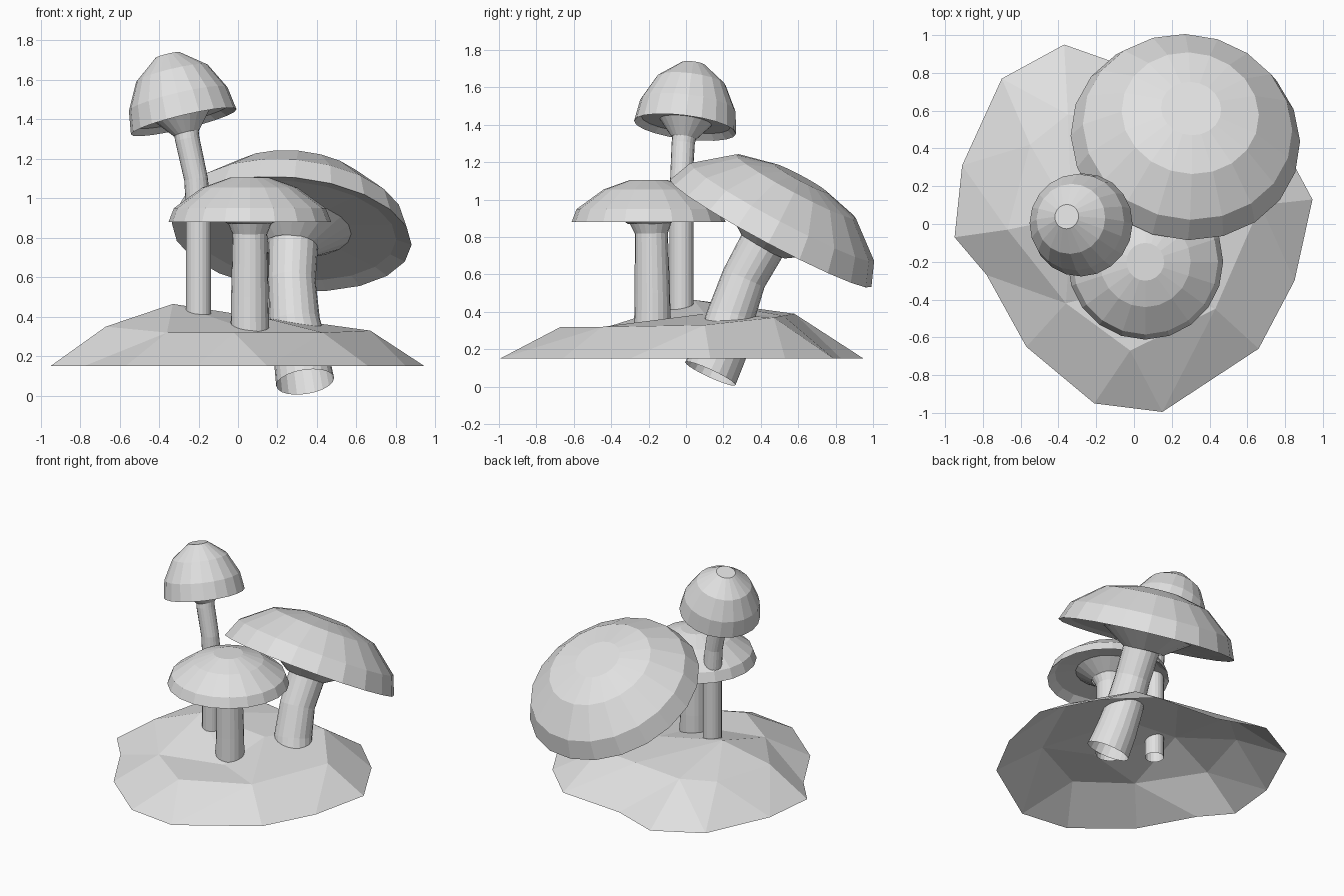
import bpy, bmesh
from math import cos, sin, tau
from mathutils import Vector, geometry

cube = bpy.data.objects.get("Cube")
if cube:
    bpy.data.objects.remove(cube, do_unlink=True)

# One plain colour for everything
grey = bpy.data.materials.new("plain_grey")
grey.use_nodes = True
GREY = (0.75, 0.75, 0.75, 1)
grey.diffuse_color = GREY
grey.node_tree.nodes["Principled BSDF"].inputs["Base Color"].default_value = GREY
SIDES = 20
UP = Vector((0, 0, 1))


def add_object(name, bm):
    mesh = bpy.data.meshes.new(name)
    bm.to_mesh(mesh)
    bm.free()
    mesh.materials.append(grey)
    obj = bpy.data.objects.new(name, mesh)
    bpy.context.scene.collection.objects.link(obj)


def loft(name, rings, closed_top):
    """Skin rings given as (centre, axis, radius); the lower end stays open."""
    bm = bmesh.new()
    loops = []
    for centre, axis, radius in rings:
        turn = UP.rotation_difference(axis)
        angles = [tau * i / SIDES for i in range(SIDES)]
        loops.append([bm.verts.new(centre + turn @ Vector((radius * cos(a), radius * sin(a), 0)))
                      for a in angles])
    for low, high in zip(loops, loops[1:]):
        for i in range(SIDES):
            j = (i + 1) % SIDES
            bm.faces.new((low[i], low[j], high[j], high[i]))
    if closed_top:
        bm.faces.new(loops[-1])
    add_object(name, bm)


def stem(name, path, radii):
    points = [Vector(p) for p in path]
    last = len(points) - 1
    rings = []
    for i, p in enumerate(points):
        tangent = points[min(i + 1, last)] - points[max(i - 1, 0)]
        rings.append((p, tangent.normalized(), radii[i]))
    loft(name, rings, False)


def cap(name, centre, axis, profile):
    """Profile runs from the stem collar, out to the rim, up to the crown."""
    axis = Vector(axis).normalized()
    loft(name, [(Vector(centre) + axis * h, axis, r) for r, h in profile], True)


# Front mushroom: short and level
stem("front_stem",
     [(0.06, -0.18, 0.29), (0.06, -0.18, 0.5), (0.06, -0.185, 0.82), (0.06, -0.19, 0.9)],
     [0.098, 0.095, 0.088, 0.122])
cap("front_cap", (0.06, -0.2, 0.88), (0, 0, 1),
    [(0.11, -0.01), (0.22, 0.06), (0.36, 0.04), (0.412, 0),
     (0.385, 0.07), (0.24, 0.175), (0.1, 0.225)])

# Tall mushroom: thin stem bending to its right
stem("tall_stem",
     [(-0.2, -0.025, 0.29), (-0.2, -0.025, 0.95), (-0.213, -0.025, 1.1),
      (-0.257, -0.015, 1.3), (-0.27, 0, 1.4)],
     [0.064, 0.064, 0.06, 0.062, 0.065])
cap("tall_cap", (-0.275, -0.005, 1.387), (-0.083, 0.045, 0.345),
    [(0.066, -0.06), (0.14, 0.03), (0.24, 0.03), (0.275, 0),
     (0.257, 0.12), (0.187, 0.255), (0.065, 0.35)])

# Large mushroom: thick stem leaning back, passing through the ground
stem("large_stem",
     [(0.34, 0.13, 0.07), (0.32, 0.19, 0.2), (0.287, 0.24, 0.38),
      (0.273, 0.31, 0.58), (0.28, 0.41, 0.76), (0.28, 0.46, 0.85)],
     [0.148, 0.14, 0.128, 0.12, 0.125, 0.15])
cap("large_cap", (0.272, 0.453, 0.82), (0.09, 0.47, 0.88),
    [(0.135, -0.08), (0.3, 0.03), (0.53, 0.02), (0.61, 0),
     (0.557, 0.13), (0.365, 0.285), (0.16, 0.337)])

# Ground: open faceted mound from a rim outline and a few raised points
RIM_HEIGHT = 0.15
rim = [(-0.37, 0.95), (-0.7, 0.77), (-0.91, 0.31), (-0.95, -0.07), (-0.78, -0.27),
       (-0.57, -0.65), (-0.21, -0.95), (0.15, -0.995), (0.66, -0.66), (0.85, -0.3),
       (0.945, 0.13), (0.86, 0.3), (0.73, 0.53), (0.46, 0.79), (-0.03, 0.83)]
raised = [(-0.67, -0.03, 0.35), (-0.55, 0.42, 0.36), (-0.35, 0.58, 0.39), (0.05, 0.52, 0.38),
          (0.38, 0.47, 0.37), (0.67, 0.1, 0.33), (0.43, -0.45, 0.32), (-0.02, -0.67, 0.32),
          (-0.36, -0.42, 0.32), (-0.33, 0.04, 0.465), (0.15, 0.1, 0.39), (0.1, -0.3, 0.32)]
points = [Vector((x, y, RIM_HEIGHT)) for x, y in rim] + [Vector(p) for p in raised]
flat, _, faces, source, _, _ = geometry.delaunay_2d_cdt(
    [p.to_2d() for p in points], [], [list(range(len(rim)))], 1, 0.0001)
bm = bmesh.new()
verts = [bm.verts.new((v.x, v.y, points[s[0]].z)) for v, s in zip(flat, source)]
for face in faces:
    bm.faces.new([verts[i] for i in face])
bm.normal_update()
for face in bm.faces:
    if face.normal.z < 0:
        face.normal_flip()
# Merge nearly flat triangles into broader facets
bmesh.ops.dissolve_limit(bm, angle_limit=0.08, verts=bm.verts, edges=bm.edges)
add_object("ground", bm)
